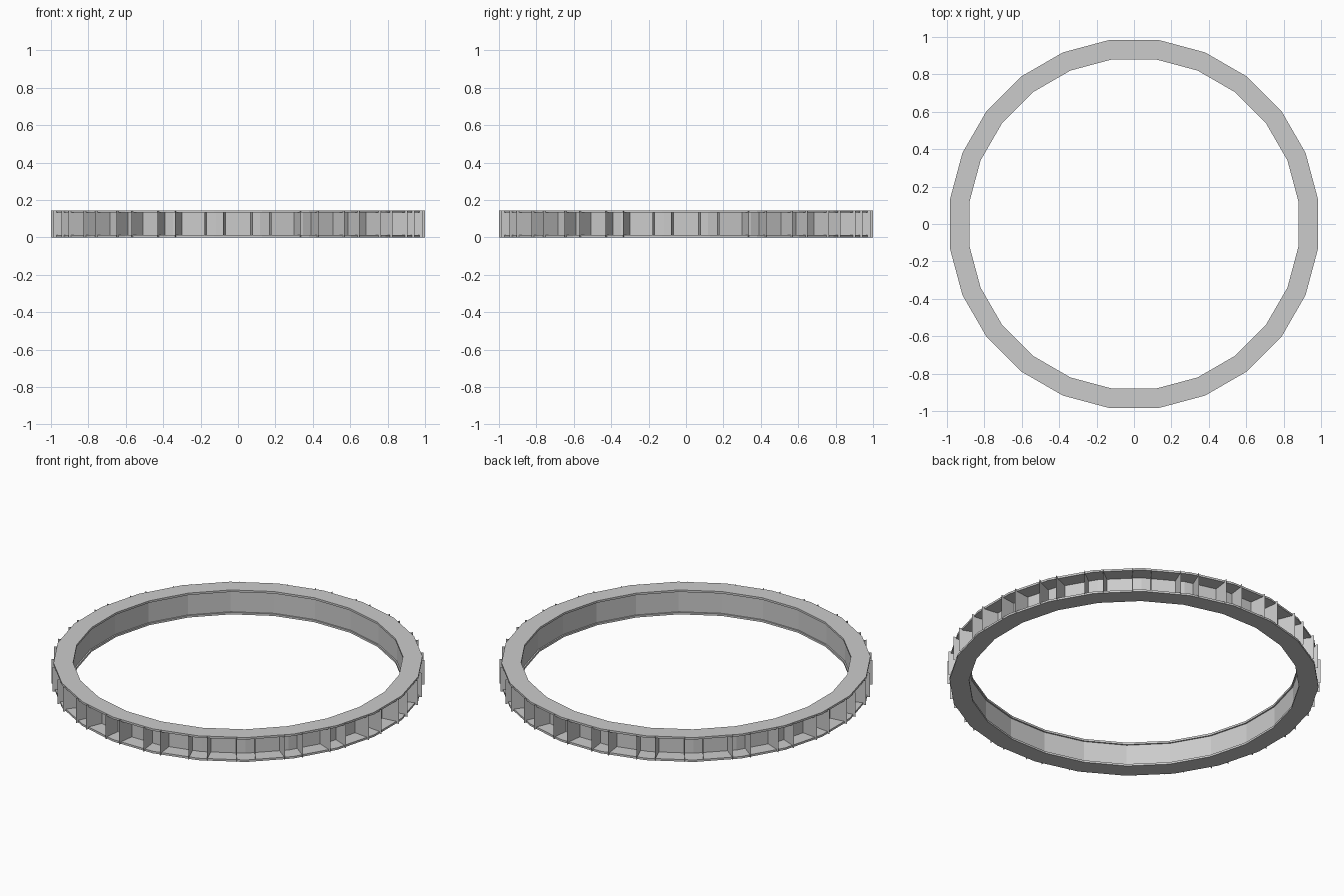
import bpy, bmesh, math

if "Cube" in bpy.data.objects:
    bpy.data.objects.remove(bpy.data.objects["Cube"])

N = 24
STEP = 2 * math.pi / N
OFFSET = STEP / 2
H = 0.145      # overall height
T = 0.012      # plate thickness


def finish(bm, name):
    mesh = bpy.data.meshes.new(name)
    bm.to_mesh(mesh)
    bm.free()
    ob = bpy.data.objects.new(name, mesh)
    bpy.context.collection.objects.link(ob)
    return ob


def ring(name, r_in, r_out, z0, z1):
    """Faceted ring with a rectangular cross-section."""
    bm = bmesh.new()
    loops = []
    for i in range(N):
        a = OFFSET + i * STEP
        c, s = math.cos(a), math.sin(a)
        loops.append([bm.verts.new((r * c, r * s, z)) for r, z in
                      ((r_in, z0), (r_out, z0), (r_out, z1), (r_in, z1))])
    for i in range(N):
        p, q = loops[i], loops[(i + 1) % N]
        for k in range(4):
            m = (k + 1) % 4
            bm.faces.new((p[k], q[k], q[m], p[m]))
    bmesh.ops.recalc_face_normals(bm, faces=bm.faces)
    return finish(bm, name)


# Flat plates and the thin wall set between them
ring("bottom_plate", 0.888, 0.993, 0, T)
ring("top_plate", 0.888, 0.993, H - T, H)
ring("inner_wall", 0.896, 0.907, T, H - T)

# Pairs of upright fins at every corner, poking slightly past the plates
bm = bmesh.new()
for i in range(N):
    a = OFFSET + i * STEP
    c, s = math.cos(a), math.sin(a)
    for side in (-1, 1):
        t = side * 0.05
        vs = [bm.verts.new((r * c - t * s, r * s + t * c, z)) for r, z in
              ((0.90, 0), (1.002, 0), (1.002, H), (0.90, H))]
        bm.faces.new(vs if side < 0 else vs[::-1])
finish(bm, "upright_fins")
